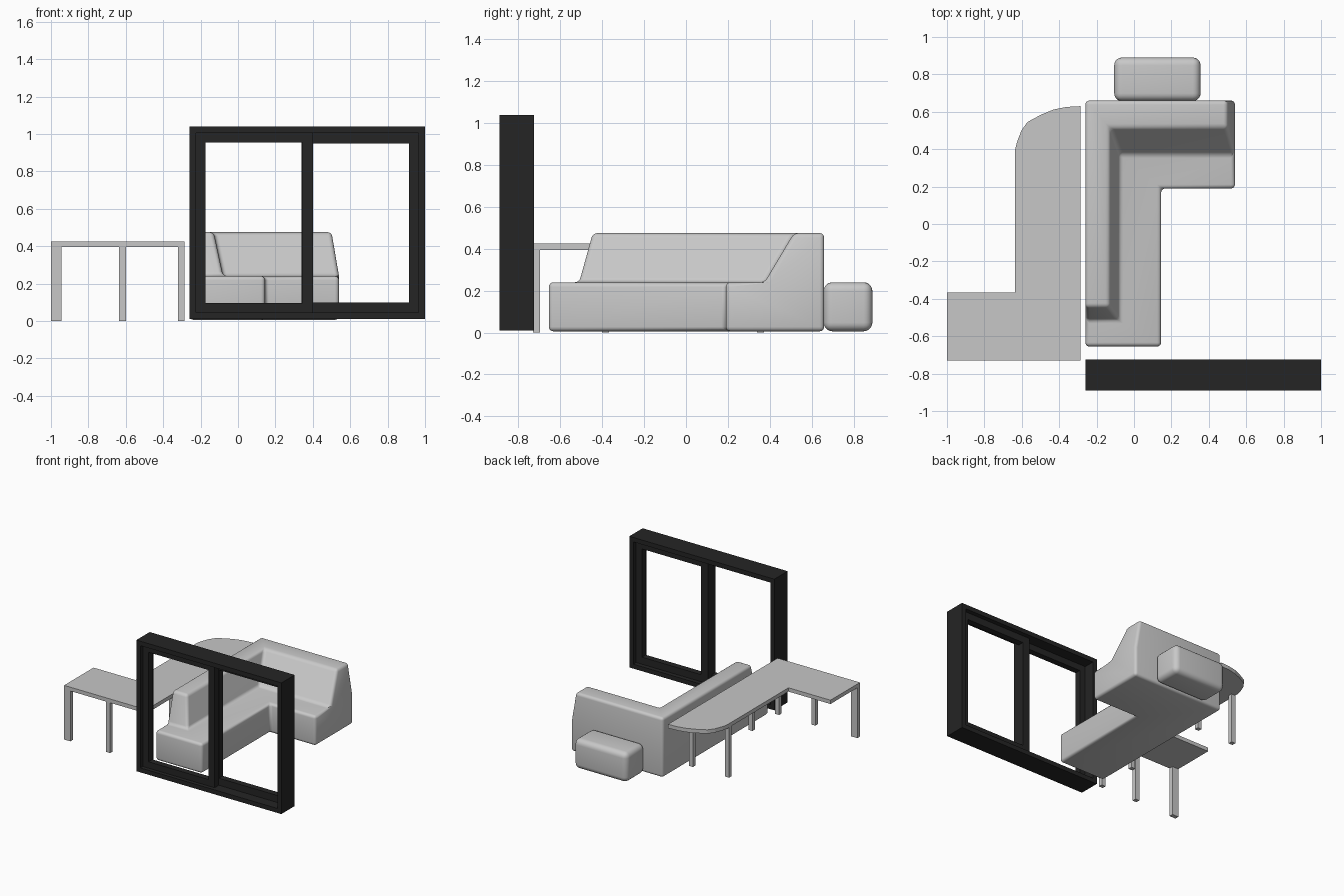
import bpy, bmesh

if "Cube" in bpy.data.objects:
    bpy.data.objects.remove(bpy.data.objects["Cube"])

def material(name, v):
    m = bpy.data.materials.new(name)
    m.diffuse_color = (v, v, v, 1)
    m.use_nodes = True
    m.node_tree.nodes["Principled BSDF"].inputs["Base Color"].default_value = m.diffuse_color
    return m

BLACK = material("black frame", 0.018)
TABLE = material("table grey", 0.57)
FABRIC = material("sofa grey", 0.58)

def make(name, verts, faces, mat, bevel=0, segments=4):
    bm = bmesh.new()
    vs = [bm.verts.new(v) for v in verts]
    for f in faces:
        bm.faces.new([vs[i] for i in f])
    bmesh.ops.recalc_face_normals(bm, faces=bm.faces)
    me = bpy.data.meshes.new(name)
    bm.to_mesh(me)
    bm.free()
    ob = bpy.data.objects.new(name, me)
    bpy.context.collection.objects.link(ob)
    me.materials.append(mat)
    if bevel:
        b = ob.modifiers.new("rounding", 'BEVEL')
        b.width, b.segments = bevel, segments
        b.limit_method, b.angle_limit = 'ANGLE', 0.5
        bpy.context.view_layer.objects.active = ob
        ob.select_set(True)
        bpy.ops.object.modifier_apply(modifier=b.name)
        bpy.ops.object.shade_smooth_by_angle(angle=0.7)
        ob.select_set(False)
    return ob

def prism(name, outline, z0, z1, mat, **kw):
    n = len(outline)
    verts = [(x, y, z) for z in (z0, z1) for x, y in outline]
    faces = [list(range(n)), list(range(n, 2 * n))]
    faces += [(i, (i + 1) % n, n + (i + 1) % n, n + i) for i in range(n)]
    return make(name, verts, faces, mat, **kw)

def box(name, x0, x1, y0, y1, z0, z1, mat, **kw):
    return prism(name, [(x0, y0), (x1, y0), (x1, y1), (x0, y1)], z0, z1, mat, **kw)

def frame(name, x0, x1, y0, y1, z0, z1, w, mat):
    # rectangular ring in the xz plane with mitred corners
    verts = []
    for y in (y0, y1):
        for d in (0, w):
            verts += [(x0 + d, y, z0 + d), (x1 - d, y, z0 + d),
                      (x1 - d, y, z1 - d), (x0 + d, y, z1 - d)]
    faces = []
    for i in range(4):
        j = (i + 1) % 4
        faces += [(i, j, 4 + j, 4 + i), (8 + i, 8 + j, 12 + j, 12 + i),
                  (i, j, 8 + j, 8 + i), (4 + i, 4 + j, 12 + j, 12 + i)]
    return make(name, verts, faces, mat)

# Sliding window: outer frame and two staggered sashes
frame("window_outer_frame", -0.26, 1.0, -0.89, -0.725, 0.01, 1.04, 0.035, BLACK)
frame("window_left_sash", -0.23, 0.40, -0.86, -0.812, 0.04, 1.01, 0.055, BLACK)
frame("window_right_sash", 0.34, 0.975, -0.808, -0.76, 0.04, 1.01, 0.06, BLACK)

# L-shaped counter table with a rounded end
prism("table_top", [(-0.285, -0.73), (-0.285, 0.63), (-0.36, 0.626), (-0.43, 0.612),
                    (-0.50, 0.583), (-0.57, 0.545), (-0.602, 0.50), (-0.625, 0.44),
                    (-0.635, 0.40), (-0.635, -0.365), (-1.0, -0.365), (-1.0, -0.73)],
      0.395, 0.425, TABLE)
legs = [(-1.0, -0.73, 0.055), (-0.635, -0.73, 0.035), (-0.32, -0.73, 0.035),
        (-0.32, -0.40, 0.035), (-0.32, 0.34, 0.035), (-0.635, 0.34, 0.035)]
for i, (x, y, w) in enumerate(legs):
    box(f"table_leg_{i + 1}", x, x + w, y, y + 0.032, 0, 0.395, TABLE)

# Corner sofa: base, seat outline, backrest foot and backrest top
base = [(-0.26, -0.655), (0.145, -0.655), (0.145, 0.19), (0.54, 0.19), (0.54, 0.66), (-0.26, 0.66)]
foot = [(-0.26, -0.51), (-0.08, -0.51), (-0.08, 0.375), (0.54, 0.375), (0.54, 0.66)]
top = [(-0.26, -0.445), (-0.13, -0.445), (-0.13, 0.515), (0.50, 0.515), (0.50, 0.66), (-0.26, 0.66)]
verts = [(x, y, 0.006) for x, y in base]                # 0-5
verts += [(x, y, 0.24) for x, y in base[:4]]            # 6-9
verts += [(x, y, 0.24) for x, y in foot]                # 10-14
verts += [(x, y, 0.475) for x, y in top]                # 15-20
faces = [(0, 1, 2, 3, 4, 5), (0, 1, 7, 6), (1, 2, 8, 7), (2, 3, 9, 8),
         (3, 4, 14, 13, 9), (4, 5, 20, 19, 14), (5, 0, 6, 10, 15, 20),
         (6, 7, 8, 9, 13, 12, 11, 10), (10, 11, 16, 15), (11, 12, 17, 16),
         (12, 13, 18, 17), (13, 14, 19, 18), (15, 16, 17, 18, 19, 20)]
make("corner_sofa", verts, faces, FABRIC, bevel=0.022)

# Footstool behind the sofa
box("footstool", -0.106, 0.356, 0.657, 0.89, 0.006, 0.24, FABRIC, bevel=0.042, segments=5)
